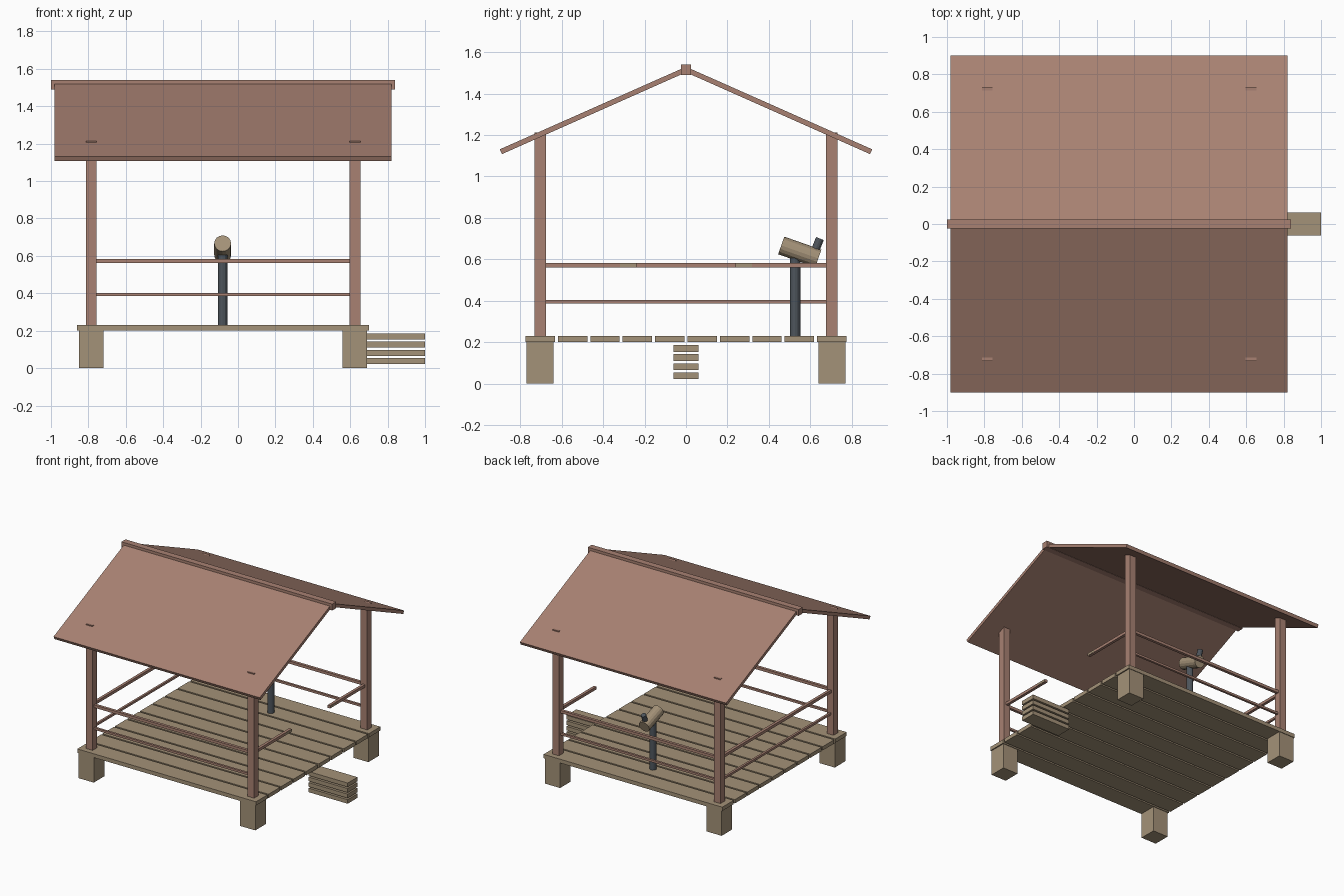
import bpy, bmesh, math
from mathutils import Vector

if "Cube" in bpy.data.objects:
    bpy.data.objects.remove(bpy.data.objects["Cube"])


def material(name, rgb):
    m = bpy.data.materials.new(name)
    lin = [((c / 255 + 0.055) / 1.055) ** 2.4 for c in rgb]
    m.diffuse_color = (*lin, 1)
    m.use_nodes = True
    m.node_tree.nodes["Principled BSDF"].inputs["Base Color"].default_value = m.diffuse_color
    return m


BROWN = material("red brown wood", (168, 129, 114))
TAN = material("tan wood", (164, 146, 120))
DARK = material("dark metal", (78, 85, 92))


def finish(name, bm, mat):
    me = bpy.data.meshes.new(name)
    bmesh.ops.recalc_face_normals(bm, faces=bm.faces)
    bm.to_mesh(me)
    bm.free()
    me.materials.append(mat)
    ob = bpy.data.objects.new(name, me)
    bpy.context.collection.objects.link(ob)
    return ob


def box(name, x, y, z, mat):
    """Box from (min, max) ranges."""
    bm = bmesh.new()
    bmesh.ops.create_cube(bm, size=1)
    for v in bm.verts:
        v.co = [(r[0] + r[1]) / 2 + c * (r[1] - r[0]) for r, c in zip((x, y, z), v.co)]
    return finish(name, bm, mat)


def rod(name, a, b, radius, mat, sides=12):
    """Cylinder between two points."""
    a, b = Vector(a), Vector(b)
    bm = bmesh.new()
    bmesh.ops.create_cone(bm, cap_ends=True, segments=sides, radius1=radius,
                          radius2=radius, depth=(b - a).length)
    ob = finish(name, bm, mat)
    ob.location = (a + b) / 2
    ob.rotation_euler = (b - a).to_track_quat('Z', 'Y').to_euler()
    return ob


def around(c, half):
    return (c - half, c + half)


XL, XR, Y = -0.785, 0.625, 0.705      # post centres

# Footings and posts
for x, side in ((XL, "left"), (XR, "right")):
    for y, end in ((-Y, "front"), (Y, "back")):
        box(f"{end}_{side}_footing", around(x, 0.066), around(y, 0.066), (0, 0.2), TAN)
        box(f"{end}_{side}_post", around(x, 0.029), around(y, 0.028), (0.2, 1.213), BROWN)

# Deck planks
for i in range(10):
    box(f"deck_plank_{i + 1}", (-0.86, 0.70), around((i - 4.5) * 0.1565, 0.0712), (0.2, 0.23), TAN)

# Steps: a stack of slats
for i in range(4):
    box(f"step_slat_{i + 1}", (0.66, 1.0), around(0, 0.061), around(0.038 + i * 0.0437, 0.016), TAN)

# Rails on the front, back and left; short rails beside the entrance on the right
for z, h, level in ((0.572, 0.011, "upper"), (0.394, 0.0085, "lower")):
    for y, end in ((-Y, "front"), (Y, "back")):
        box(f"{end}_{level}_rail", (XL, XR), around(y, h), around(z, h), BROWN)
    box(f"left_{level}_rail", around(XL, h), (-Y, Y), around(z, h), BROWN)
for s, end in ((-1, "front"), (1, "back")):
    box(f"entrance_{end}_rail", around(XR, 0.011), sorted((s * Y, s * 0.24)),
        around(0.572, 0.011), BROWN)
    box(f"entrance_{end}_rail_grip", (XR + 0.011, XR + 0.013),
        sorted((s * 0.318, s * 0.24)), around(0.572, 0.009), TAN)

# Roof slopes: slab profile extruded along x
for s, end in ((-1, "front"), (1, "back")):
    profile = [(0, 1.53), (0.90, 1.131), (0.889, 1.108), (0, 1.503)]
    bm = bmesh.new()
    f = bm.faces.new([bm.verts.new((-0.98, s * y, z)) for y, z in profile])
    ext = bmesh.ops.extrude_face_region(bm, geom=[f])
    bmesh.ops.translate(bm, vec=(1.8, 0, 0),
                        verts=[g for g in ext["geom"] if isinstance(g, bmesh.types.BMVert)])
    finish(f"{end}_roof_slope", bm, BROWN)

# Ridge beam
box("ridge_beam", (-1.0, 0.84), around(0, 0.025), (1.49, 1.54), BROWN)

# Telescope: stand, tilted barrel, eyepiece
SX = -0.082
rod("telescope_stand", (SX, 0.527, 0.22), (SX, 0.527, 0.625), 0.025, DARK)
rod("telescope_barrel", (SX, 0.460, 0.667), (SX, 0.639, 0.604), 0.045, TAN, 16)
rod("telescope_eyepiece", (SX, 0.616, 0.623), (SX, 0.647, 0.70), 0.02, DARK)
